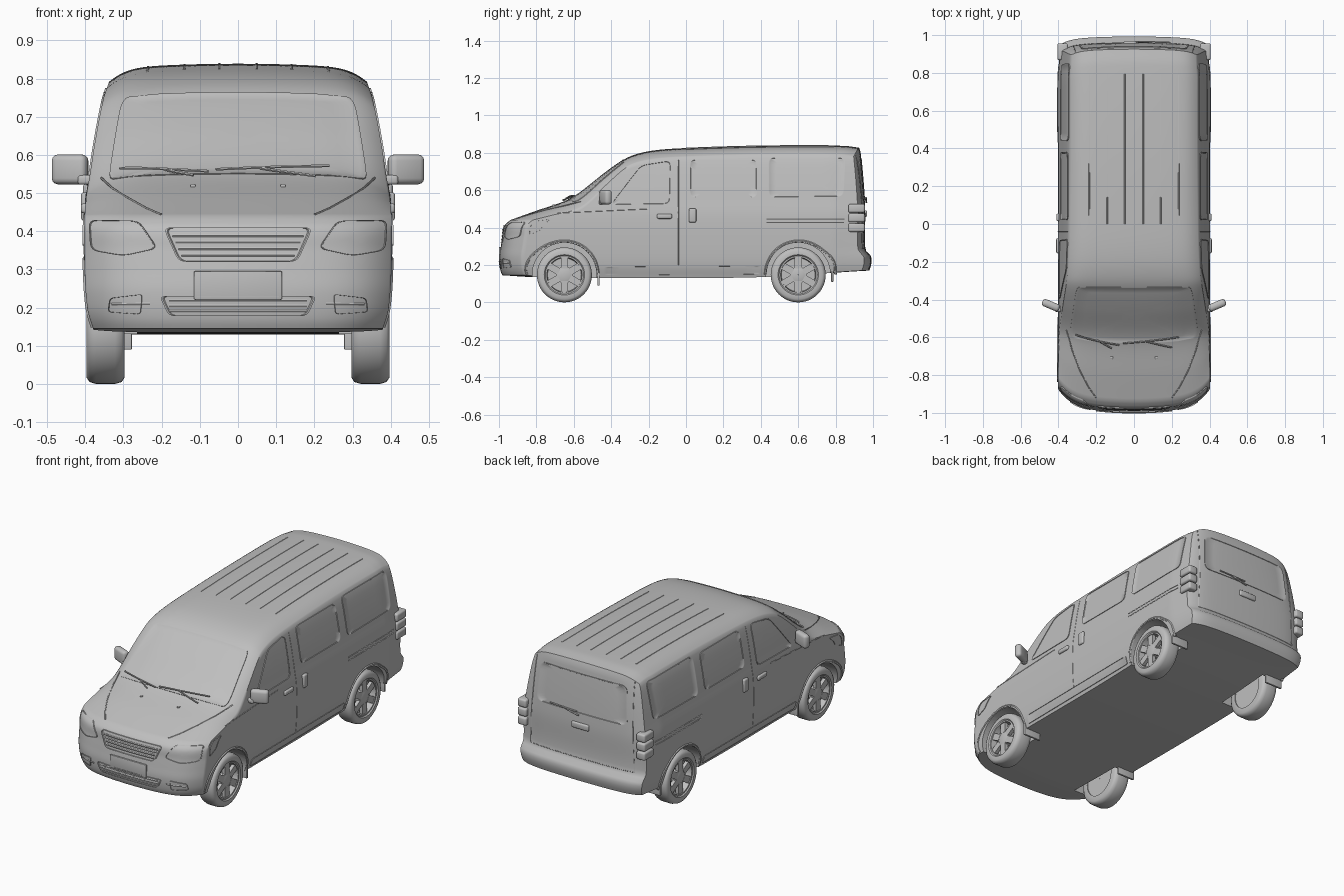
import bpy, bmesh, math
from mathutils import Vector, Matrix

default_cube = bpy.data.objects.get("Cube")
if default_cube:
    bpy.data.objects.remove(default_cube, do_unlink=True)

grey = bpy.data.materials.new("plain_grey")
grey.use_nodes = True
grey.diffuse_color = (.52, .52, .52, 1)
grey.node_tree.nodes["Principled BSDF"].inputs["Base Color"].default_value = (.52, .52, .52, 1)
parts = []


def add_object(name, bm):
    bmesh.ops.recalc_face_normals(bm, faces=bm.faces[:])
    mesh = bpy.data.meshes.new(name)
    bm.to_mesh(mesh)
    bm.free()
    mesh.materials.append(grey)
    obj = bpy.data.objects.new(name, mesh)
    bpy.context.collection.objects.link(obj)
    parts.append(obj)
    return obj


def curve_value(table, x):
    """Smooth interpolation through (position, value) pairs."""
    x = min(max(x, table[0][0]), table[-1][0])
    last = len(table) - 1
    i = 0
    while i < last - 1 and x > table[i + 1][0]:
        i += 1

    def slope(k):
        a, b = table[max(k - 1, 0)], table[min(k + 1, last)]
        return (b[1] - a[1]) / (b[0] - a[0])
    (xa, ya), (xb, yb) = table[i], table[i + 1]
    h = xb - xa
    t = (x - xa) / h
    s = t * t * (3 - 2 * t)
    return ya + (yb - ya) * s + h * t * (1 - t) * ((1 - t) * slope(i) - t * slope(i + 1))


def clamp(t):
    return min(max(t, 0), 1)


# Body shape: centre line, underside, half width, front and rear profiles
TOP = [(-.94, .44), (-.8, .49), (-.64, .545), (-.57, .585), (-.45, .68), (-.33, .765),
       (-.25, .797), (-.15, .815), (0, .825), (.4, .837), (.85, .837), (.93, .827)]
UNDER = [(-.94, .145), (-.8, .135), (-.4, .13), (.4, .135), (.93, .17)]
WIDTH = [(.13, .375), (.2, .395), (.35, .403), (.47, .4), (.55, .388), (.65, .372),
         (.75, .352), (.8, .335), (.84, .325)]
NOSE = [(.13, -.035), (.17, -.052), (.24, -.058), (.3, -.05), (.35, -.042), (.41, -.032), (.44, 0)]
TAIL = [(.17, .05), (.21, .062), (.25, .058), (.28, .03), (.5, .028), (.8, .004), (.84, -.01)]
FRONT, REAR = -.94, .93


def along(y):
    return (y - FRONT) / (REAR - FRONT)


def bend(u, y):
    u = abs(u)
    nose = clamp((-.3 - y) / .64) * (.04 * u**2 + .08 * u**6)
    tail = clamp((y - .6) / .33) * (.015 * u**2 + .025 * u**8)
    return nose - tail


def top_z(u, y):
    drop = .012 * u**2 + .035 * abs(u)**10
    return curve_value(TOP, y) - drop * clamp((y - FRONT) / .3)


def half_width(y, z):
    return curve_value(WIDTH, z) * (1 - .03 * clamp((y - .8) / .13))


def point(u, v, w):
    y = FRONT + (REAR - FRONT) * v
    under = curve_value(UNDER, y)
    z = under + w * (top_z(u, y) - under)
    shift = curve_value(NOSE, z) * (1 - v)**10 + curve_value(TAIL, z) * v**10
    return Vector((u * half_width(y, z), y + shift + bend(u, y), z))


def height(u, y, z):
    under = curve_value(UNDER, y)
    return (z - under) / (top_z(u, y) - under)


# Surface finders: two coordinates and an offset give a point on the skin
def on_top(u, y, off=0):
    return point(u, along(y), 1) + Vector((0, -.6 if y < -.3 else 0, .9)) * off


def on_end(y, direction):
    def find(x, z, off=0):
        u = max(-1, min(1, x / half_width(y, z)))
        return point(u, along(y), height(u, y, z)) + Vector((u * .4, direction, 0)) * off
    return find


def on_side(s):
    def find(y, z, off=0):
        y -= bend(1, y)
        return point(s, along(y), height(1, y, z)) + Vector((s, 0, 0)) * off
    return find


on_front, on_rear = on_end(FRONT, -1), on_end(REAR, 1)


def make_body():
    nx, ny, nz = 36, 110, 32
    bm = bmesh.new()
    verts = {}

    def vert(i, j, k):
        if (i, j, k) not in verts:
            s = 2 * i / nx - 1
            u = math.copysign(1 - (1 - abs(s))**1.5, s)
            verts[i, j, k] = bm.verts.new(point(u, j / ny, k / nz))
        return verts[i, j, k]

    def sheet(na, nb, place):
        for a in range(na):
            for b in range(nb):
                bm.faces.new([vert(*place(*c)) for c in
                              ((a, b), (a + 1, b), (a + 1, b + 1), (a, b + 1))])
    for end in (0, 1):
        sheet(ny, nz, lambda a, b: (end * nx, a, b))
        sheet(nx, nz, lambda a, b: (a, end * ny, b))
        sheet(nx, ny, lambda a, b: (a, b, end * nz))
    return add_object("body", bm)


def panel(name, corners, find, rise=.004, radius=.03):
    """Thin rounded plate with a raised rim that follows the skin."""
    pts = [Vector(c) for c in corners]
    outline = []
    for i, c in enumerate(pts):
        before, after = pts[i - 1] - c, pts[(i + 1) % len(pts)] - c
        a = c + before.normalized() * min(radius, before.length * .4)
        b = c + after.normalized() * min(radius, after.length * .4)
        outline += [a.lerp(c, t).lerp(c.lerp(b, t), t) for t in (0, .25, .5, .75, 1)]
        nxt = pts[(i + 1) % len(pts)]
        end = nxt - after.normalized() * min(radius, after.length * .4)
        outline += [b.lerp(end, t / 8) for t in range(1, 8)]
    centre = sum(pts, Vector((0, 0))) / len(pts)
    bm = bmesh.new()
    rings = []
    for scale, off in ((1, -.006), (1, rise), (.975, rise), (.96, .0015), (.8, .0015),
                       (.6, .0015), (.4, .0015), (.2, .0015)):
        rings.append([bm.verts.new(find(*centre.lerp(p, scale), off)) for p in outline])
    n = len(outline)
    for r, q in zip(rings, rings[1:]):
        for i in range(n):
            bm.faces.new((r[i], r[(i + 1) % n], q[(i + 1) % n], q[i]))
    bm.faces.new(rings[-1])
    bm.faces.new(rings[0][::-1])
    return add_object(name, bm)


def tube(name, points, radius):
    curve = bpy.data.curves.new(name, 'CURVE')
    curve.dimensions = '3D'
    curve.bevel_depth, curve.bevel_resolution, curve.use_fill_caps = radius, 1, True
    line = curve.splines.new('POLY')
    line.points.add(len(points) - 1)
    for p, co in zip(line.points, points):
        p.co = (*co, 1)
    temp = bpy.data.objects.new(name + "_path", curve)
    bm = bmesh.new()
    bm.from_mesh(temp.to_mesh())
    bpy.data.objects.remove(temp, do_unlink=True)
    return add_object(name, bm)


def trace(name, find, start, end, radius, off=0, steps=16):
    a, b = Vector(start), Vector(end)
    return tube(name, [find(*a.lerp(b, t / steps), off) for t in range(steps + 1)], radius)


def block(name, centre, size, bevel=.008, turn=0):
    bm = bmesh.new()
    matrix = Matrix.Translation(centre) @ Matrix.Rotation(turn, 4, 'Z') @ Matrix.Diagonal((*size, 1))
    bmesh.ops.create_cube(bm, size=1, matrix=matrix)
    bmesh.ops.bevel(bm, geom=bm.edges[:], offset=bevel, segments=3, profile=.5, affect='EDGES')
    return add_object(name, bm)


def lathe(bm, profile, centre, side, steps=48):
    rings = []
    for k in range(steps):
        a = math.tau * k / steps
        rings.append([bm.verts.new(centre + Vector((side * x, r * math.cos(a), r * math.sin(a))))
                      for x, r in profile])
    m = len(profile)
    for k in range(steps):
        r, q = rings[k], rings[(k + 1) % steps]
        for i in range(m):
            bm.faces.new((r[i], r[(i + 1) % m], q[(i + 1) % m], q[i]))


# Body with wheel wells cut out
AXLES = {"front": -.65, "rear": .6}
body = make_body()
bm = bmesh.new()
for y in AXLES.values():
    for s in (-1, 1):
        bmesh.ops.create_cone(bm, cap_ends=True, segments=48, radius1=.172, radius2=.172, depth=.3,
                              matrix=Matrix.Translation((s * .415, y, .147)) @ Matrix.Rotation(math.pi / 2, 4, 'Y'))
cutter = add_object("wheel_well_cutter", bm)
cutter.hide_render = True
cut = body.modifiers.new("wheel_wells", 'BOOLEAN')
cut.operation, cut.solver, cut.object = 'DIFFERENCE', 'EXACT', cutter
bpy.context.view_layer.update()
carved = bpy.data.meshes.new_from_object(body.evaluated_get(bpy.context.evaluated_depsgraph_get()))
body.modifiers.clear()
body.data = carved
parts.remove(cutter)
bpy.data.objects.remove(cutter, do_unlink=True)

# Wheels, arch lips and mud flaps
for axle, y in AXLES.items():
    for s, side in ((1, "left"), (-1, "right")):
        tag = f"{axle}_{side}"
        hub = Vector((s * .347, y, .147))
        bm = bmesh.new()
        lathe(bm, [(-.05, .1), (-.05, .13), (-.042, .142), (-.025, .147), (.025, .147), (.042, .142),
                   (.05, .13), (.05, .108), (.044, .102)], hub, s)
        add_object("tyre_" + tag, bm)
        bm = bmesh.new()
        lathe(bm, [(-.045, .001), (-.045, .104), (.044, .104), (.044, .094), (.01, .09), (.01, .001)], hub, s)
        lathe(bm, [(0, .001), (0, .045), (.036, .045), (.042, .025), (.042, .001)], hub, s)
        for k in range(6):
            spoke = Matrix.Translation(hub) @ Matrix.Rotation(math.tau * k / 6, 4, 'X') \
                @ Matrix.Translation((s * .03, 0, .066)) @ Matrix.Diagonal((.02, .038, .064, 1))
            bmesh.ops.create_cube(bm, size=1, matrix=spoke)
        add_object("rim_" + tag, bm)
        arc = [math.pi * (t / 28) for t in range(29)]
        tube("arch_lip_" + tag, [on_side(s)(y + .178 * math.cos(a), .15 + .178 * math.sin(a), -.002)
                                 for a in arc], .007)
        block("mud_flap_" + tag, (s * .333, y + .182, .125 if y < 0 else .145), (.11, .012, .07), .003)

# Windows and doors on both sides
for s, side in ((1, "left"), (-1, "right")):
    skin = on_side(s)
    panel("front_door_window_" + side, [(-.41, .52), (-.085, .525), (-.08, .76), (-.24, .735)], skin)
    panel("middle_window_" + side, [(.02, .56), (.38, .56), (.38, .765), (.02, .765)], skin)
    panel("rear_side_window_" + side, [(.44, .56), (.83, .565), (.85, .775), (.44, .775)], skin)
    panel("sill_" + side, [(-.44, .145), (.4, .15), (.4, .195), (-.44, .19)], skin, .004, .01)
    block("front_door_handle_" + side, skin(-.115, .46), (.022, .08, .026))
    block("sliding_door_handle_" + side, skin(.035, .465), (.022, .04, .075))
    for z in (.427, .446):
        trace("slide_rail_" + side, skin, (.43, z), (.83, z), .003)
    trace("waist_crease_" + side, skin, (-.7, .478), (-.2, .5), .002)
    trace("front_door_seam_" + side, skin, (-.04, .2), (-.04, .76), .0015)

    # Mirrors and lamps
    block("mirror_" + side, (s * .44, -.43, .562), (.098, .04, .078), .016, s * .4)
    block("mirror_arm_" + side, (s * .39, -.45, .535), (.06, .03, .026))
    for z in (.4, .452, .503):
        block("tail_lamp_" + side, (s * .378, .912, z), (.056, .088, .046), .01)
    panel("headlamp_" + side, [(s * x, z) for x, z in ((.21, .355), (.3, .335), (.385, .35), (.39, .43), (.26, .428))],
          on_front, .005, .02)
    panel("headlamp_wrap_" + side, [(-.82, .36), (-.77, .385), (-.745, .445), (-.82, .435)], skin, .004, .01)
    panel("fog_lamp_" + side, [(s * x, z) for x, z in ((.255, .182), (.34, .188), (.335, .225), (.25, .235))],
          on_front, .005, .01)
    trace("fog_bar_" + side, on_front, (s * .23, .21), (s * .33, .208), .004)
    crease = [(.92, -.6), (.83, -.7), (.72, -.8), (.6, -.88), (.5, -.93)]
    tube("bonnet_crease_" + side, [on_top(s * u, y) for u, y in crease], .003)
    block("washer_nozzle_" + side, on_top(s * .3, -.71), (.014, .014, .01), .003)

# Windscreen, wipers and roof ribs
panel("windscreen", [(-.87, -.63), (.87, -.63), (.86, -.335), (-.86, -.335)], on_top, .003, .05)
for start, end in (((-.8, -.6), (-.2, -.635)), ((-.15, -.625), (.62, -.6))):
    trace("wiper_blade", on_top, start, end, .004, .012)
    trace("wiper_arm", on_top, (end[0] - .1, -.655), (start[0] + .3, -.615), .004, .01)
for u in (.15, .43, .72):
    for s in (-1, 1):
        trace("roof_rib", on_top, (s * u, 0), (s * u, .8), .004, -.0015)

# Grille, lower intake and number plate
panel("grille", [(-.155, .32), (.155, .32), (.195, .41), (-.195, .41)], on_front, .006, .02)
for z in (.338, .355, .372, .389):
    wide = .14 + (z - .32) * .45
    trace("grille_slat", on_front, (-wide, z), (wide, z), .005)
panel("lower_intake", [(-.18, .178), (.18, .178), (.205, .23), (-.205, .23)], on_front, .005, .015)
for z in (.19, .204, .218):
    trace("intake_slat", on_front, (-.18, z), (.18, z), .004)
block("number_plate", (0, -.995, .258), (.23, .01, .075), .003)

# Tailgate
panel("tailgate_window", [(-.29, .545), (.29, .545), (.275, .765), (-.275, .765)], on_rear, .004, .04)
for s in (-1, 1):
    trace("tailgate_seam", on_rear, (s * .33, .29), (s * .31, .79), .002)
trace("tailgate_lower_seam", on_rear, (-.33, .29), (.33, .29), .002)
block("tailgate_handle", on_rear(0, .475), (.11, .02, .035))
trace("rear_wiper_blade", on_rear, (.02, .555), (.19, .56), .004, .01)
trace("rear_wiper_arm", on_rear, (.01, .535), (.11, .557), .005, .008)

# Smooth shading with crisp edges
bpy.ops.object.select_all(action='DESELECT')
for obj in parts:
    obj.select_set(True)
bpy.context.view_layer.objects.active = body
bpy.ops.object.shade_smooth_by_angle(angle=math.radians(42))
